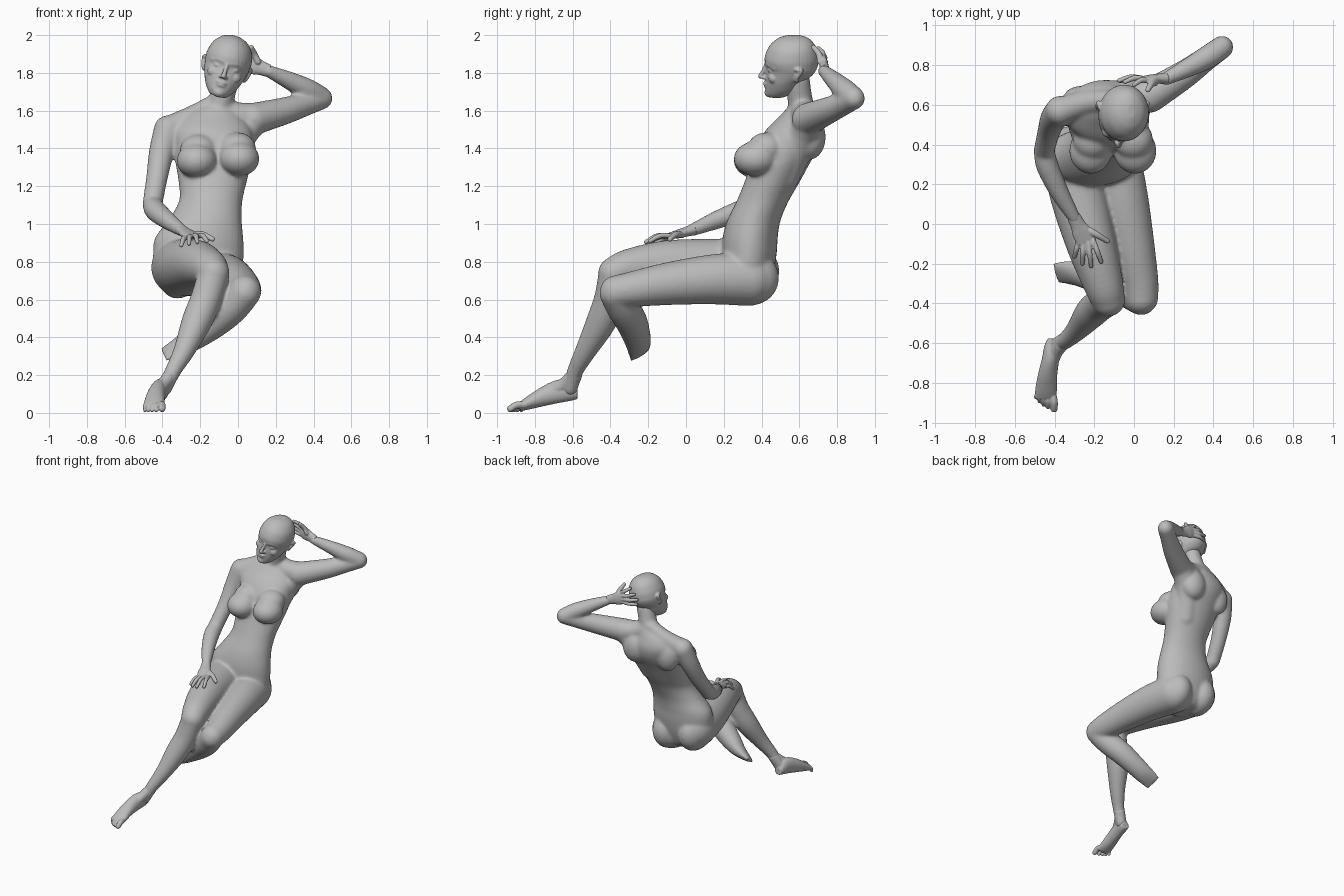
import bpy, bmesh, math
from mathutils import Vector, Matrix

cube = bpy.data.objects.get("Cube")
if cube:
    bpy.data.objects.remove(cube)

clay = bpy.data.materials.new("grey clay")
clay.use_nodes = True
clay.diffuse_color = (0.5, 0.5, 0.5, 1)
bsdf = clay.node_tree.nodes["Principled BSDF"]
bsdf.inputs["Base Color"].default_value = (0.5, 0.5, 0.5, 1)
bsdf.inputs["Roughness"].default_value = 0.6


def spline(rows, steps=5):
    """Catmull-Rom through rows of any width."""
    out = []
    for i in range(len(rows) - 1):
        a, b, c, d = (rows[max(0, min(len(rows) - 1, i + k))] for k in (-1, 0, 1, 2))
        for s in range(steps):
            t = s / steps
            out.append([0.5 * (2 * q + (r - p) * t + (2 * p - 5 * q + 4 * r - w) * t * t
                               + (3 * q - p - 3 * r + w) * t ** 3)
                        for p, q, r, w in zip(a, b, c, d)])
    return out + [list(rows[-1])]


def ball(bm, centre, radii):
    m = Matrix.Translation(centre) @ Matrix.Diagonal((*radii, 1))
    bmesh.ops.create_uvsphere(bm, u_segments=24, v_segments=16, radius=1, matrix=m)


def loft(bm, rows, normal=None, up=None, caps=(True, True), n=24):
    """Elliptical sections (x, y, z, r) or (x, y, z, ru, rv) along a path."""
    rows = [tuple(r) if len(r) == 5 else (*r, r[3]) for r in rows]
    pts = spline(rows)
    up = Vector(up) if up else (Vector(rows[-1][:3]) - Vector(rows[0][:3])).orthogonal()
    rings = []
    for i, p in enumerate(pts):
        t = Vector(normal) if normal else (
            Vector(pts[min(i + 1, len(pts) - 1)][:3]) - Vector(pts[max(i - 1, 0)][:3]))
        t.normalize()
        u = up.cross(t).normalized()
        v = t.cross(u)
        rings.append([bm.verts.new(Vector(p[:3]) + u * p[3] * math.cos(k * math.tau / n)
                                   + v * p[4] * math.sin(k * math.tau / n)) for k in range(n)])
    for a, b in zip(rings, rings[1:]):
        for k in range(n):
            bm.faces.new((a[k], a[(k + 1) % n], b[(k + 1) % n], b[k]))
    bm.faces.new(rings[0][::-1])
    bm.faces.new(rings[-1])
    if not normal:
        for on, row in zip(caps, (rows[0], rows[-1])):
            if on:
                ball(bm, row[:3], (row[3],) * 3)


def finish(bm, name, voxel, smooth, matrix=None):
    """Fuse the overlapping volumes into one smooth skin."""
    if matrix:
        bm.transform(matrix)
    bmesh.ops.recalc_face_normals(bm, faces=bm.faces)
    me = bpy.data.meshes.new(name)
    bm.to_mesh(me)
    bm.free()
    me.materials.append(clay)
    ob = bpy.data.objects.new(name, me)
    bpy.context.collection.objects.link(ob)
    r = ob.modifiers.new("fuse", "REMESH")
    r.mode, r.voxel_size, r.use_smooth_shade = "VOXEL", voxel, True
    s = ob.modifiers.new("soften", "SMOOTH")
    s.factor, s.iterations = 0.5, smooth


# Torso, leaning back
bm = bmesh.new()
loft(bm, [(-.21, .30, .62, .11, .1), (-.21, .305, .66, .18, .13), (-.21, .325, .75, .23, .14),
          (-.21, .335, .85, .24, .146), (-.205, .34, .93, .233, .146), (-.175, .36, 1.02, .195, .141),
          (-.145, .405, 1.12, .168, .138), (-.135, .45, 1.21, .178, .145), (-.13, .5, 1.32, .2, .155),
          (-.13, .545, 1.42, .208, .166), (-.14, .575, 1.50, .21, .15), (-.14, .6, 1.57, .16, .105),
          (-.12, .61, 1.62, .09, .07)], normal=(0, 0, 1), up=(0, 1, 0), n=32)
for x, y, z in ((-.32, .345, .75), (-.1, .343, .714)):
    ball(bm, (x, y, z), (.113, .15, .145))
# Chest
for s, x, z in ((-1, -.218, 1.335), (1, .006, 1.345)):
    ball(bm, (x, .368, z), (.108, .116, .092))
    ball(bm, (x - s * .01, .425, z + .055), (.1, .1, .085))
# Shoulder blades, shoulders and neck
ball(bm, (-.02, .655, 1.46), (.1, .085, .12))
ball(bm, (-.27, .62, 1.44), (.09, .075, .12))
loft(bm, [(-.1, .62, 1.645, .055), (-.23, .612, 1.572, .06), (-.36, .57, 1.505, .07)])
loft(bm, [(-.1, .62, 1.61, .065), (0, .63, 1.57, .075), (.1, .66, 1.56, .083)])
loft(bm, [(-.06, .52, 1.25, .08), (-.03, .57, 1.38, .092), (.02, .62, 1.48, .086), (.1, .665, 1.555, .072)])
loft(bm, [(-.11, .62, 1.57, .08), (-.09, .605, 1.65, .067), (-.06, .59, 1.76, .066)])
# Right arm reaching to the knee
loft(bm, [(-.37, .57, 1.5, .076), (-.405, .53, 1.38, .067), (-.43, .46, 1.24, .057),
          (-.452, .37, 1.11, .053)])
loft(bm, [(-.452, .365, 1.1, .053), (-.435, .29, 1.07, .057), (-.375, .16, 1.02, .048),
          (-.3, .03, .967, .033)])
# Left arm raised behind the head
loft(bm, [(.08, .645, 1.555, .086), (.25, .75, 1.6, .072), (.36, .83, 1.635, .062),
          (.443, .89, 1.665, .058)])
loft(bm, [(.443, .89, 1.67, .056), (.37, .84, 1.71, .059), (.27, .785, 1.76, .048),
          (.16, .73, 1.81, .033)])
# Right leg
loft(bm, [(-.31, .33, .77, .15), (-.28, .15, .778, .144), (-.215, -.1, .788, .126),
          (-.155, -.3, .768, .101), (-.13, -.38, .74, .086)])
loft(bm, [(-.13, -.38, .73, .084), (-.17, -.405, .6, .083), (-.22, -.45, .48, .08),
          (-.285, -.53, .33, .057), (-.345, -.587, .22, .043), (-.388, -.612, .13, .04)])
# Left leg
loft(bm, [(-.11, .33, .71, .144), (-.06, .13, .706, .132), (-.01, -.1, .683, .113),
          (.028, -.28, .655, .095), (.037, -.37, .642, .086)])
# Left shin, cut off in a flattened wedge
loft(bm, [(.035, -.375, .635, .084), (-.03, -.335, .56, .087), (-.12, -.29, .485, .085),
          (-.22, -.262, .41, .076, .07), (-.3, -.248, .355, .07, .047), (-.395, -.245, .308, .064, .014)],
     up=(.45, .535, -.65), caps=(True, False))
finish(bm, "body", .0095, 13)

# Right foot with toes
bm = bmesh.new()
loft(bm, [(-.405, -.575, .1, .027, .027), (-.408, -.61, .118, .042, .054), (-.42, -.68, .113, .044, .062),
          (-.435, -.76, .087, .049, .053), (-.443, -.84, .052, .055, .036), (-.445, -.88, .034, .052, .024)],
     normal=(0, 1, 0), up=(0, 0, 1))
loft(bm, [(-.355, -.59, .2, .04), (-.39, -.615, .14, .041)])
loft(bm, [(-.365, -.605, .19, .036), (-.395, -.645, .15, .036), (-.425, -.71, .11, .038)])
for x, tip, r in ((-.402, -.93, .019), (-.433, -.92, .0125), (-.455, -.908, .0115),
                  (-.475, -.892, .011), (-.492, -.872, .011)):
    loft(bm, [(x * .8 - .089, -.85, .042, r), (x, (tip - .86) / 2, .042, r), (x, tip, r + .003, r * .95)], n=12)
finish(bm, "right_foot", .0045, 3)


def hand(name, wrist, palm, back, knuckles, tips, bend):
    """Flat palm, four bowed fingers and a thumb (last entry)."""
    bm = bmesh.new()
    w, p, b = Vector(wrist), Vector(palm), Vector(back)
    end = sum((Vector(k) for k in knuckles[:4]), Vector()) / 4
    loft(bm, [(*w, .034, .03), (*(w.lerp(p, .6)), .039, .025), (*p, .048, .023), (*end, .047, .016)],
         up=back, caps=(False, False))
    for i, (k, t) in enumerate(zip(knuckles, tips)):
        k, t = Vector(k), Vector(t)
        mid = k.lerp(t, .5) + b * bend
        r = .017 if i == 4 else .014
        loft(bm, [(*k, r), (*mid, r), (*t, r * .8)], n=12)
    finish(bm, name, .0045, 3)


hand("right_hand", (-.305, .04, .97), (-.265, -.04, .947), (0, 0, 1),
     [(-.205, -.085, .937), (-.23, -.095, .94), (-.255, -.095, .936), (-.278, -.085, .927),
      (-.245, -.02, .942)],
     [(-.165, -.19, .91), (-.215, -.212, .905), (-.26, -.2, .896), (-.30, -.165, .887),
      (-.135, -.085, .92)], .014)
hand("left_hand", (.165, .733, 1.81), (.09, .73, 1.838), (0, 1, 0),
     [(.07, .722, 1.885), (.05, .73, 1.868), (.04, .733, 1.846), (.04, .73, 1.823),
      (.105, .71, 1.86)],
     [(0, .7, 1.93), (-.045, .715, 1.9), (-.075, .722, 1.868), (-.07, .72, 1.83),
      (.07, .675, 1.935)], .012)

# Head, built upright and then tilted towards the raised arm
bm = bmesh.new()
sections = [(.139, .02, -.03, .04), (.13, .05, -.06, .07), (.115, .076, -.09, .095), (.08, .106, -.125, .121),
            (.03, .122, -.147, .135), (-.005, .123, -.148, .135), (-.035, .119, -.139, .13),
            (-.07, .111, -.143, .108), (-.1, .101, -.144, .07), (-.14, .084, -.145, .045),
            (-.17, .064, -.145, .01), (-.193, .042, -.135, -.04)]
loft(bm, [(0, (f + b) / 2, z, rx, (b - f) / 2) for z, rx, f, b in sections],
     normal=(0, 0, 1), up=(0, 1, 0), n=32)
ball(bm, (0, -.12, -.173), (.034, .03, .026))
# Nose
loft(bm, [(0, -.142, -.018, .01), (0, -.154, -.05, .011), (0, -.17, -.082, .014)], n=12)
for s in (-1, 1):
    ball(bm, (s * .013, -.151, -.088), (.011, .015, .009))
    # Brows, eyes, cheeks and ears
    loft(bm, [(s * .018, -.138, -.01, .01), (s * .05, -.128, -.004, .01), (s * .085, -.098, -.016, .009)], n=12)
    ball(bm, (s * .046, -.117, -.037), (.022, .017, .01))
    ball(bm, (s * .056, -.1, -.075), (.036, .03, .03))
    loft(bm, [(s * .112, .02, -.075, .011), (s * .119, .025, -.05, .014), (s * .127, .045, -.015, .013),
              (s * .124, .02, -.01, .011)], n=12)
# Lips
ball(bm, (0, -.143, -.119), (.028, .014, .008))
ball(bm, (0, -.141, -.134), (.025, .014, .009))
finish(bm, "head", .0055, 5,
       Matrix.Translation((-.052, .565, 1.862)) @ Matrix.Rotation(math.radians(17), 4, "Y"))
